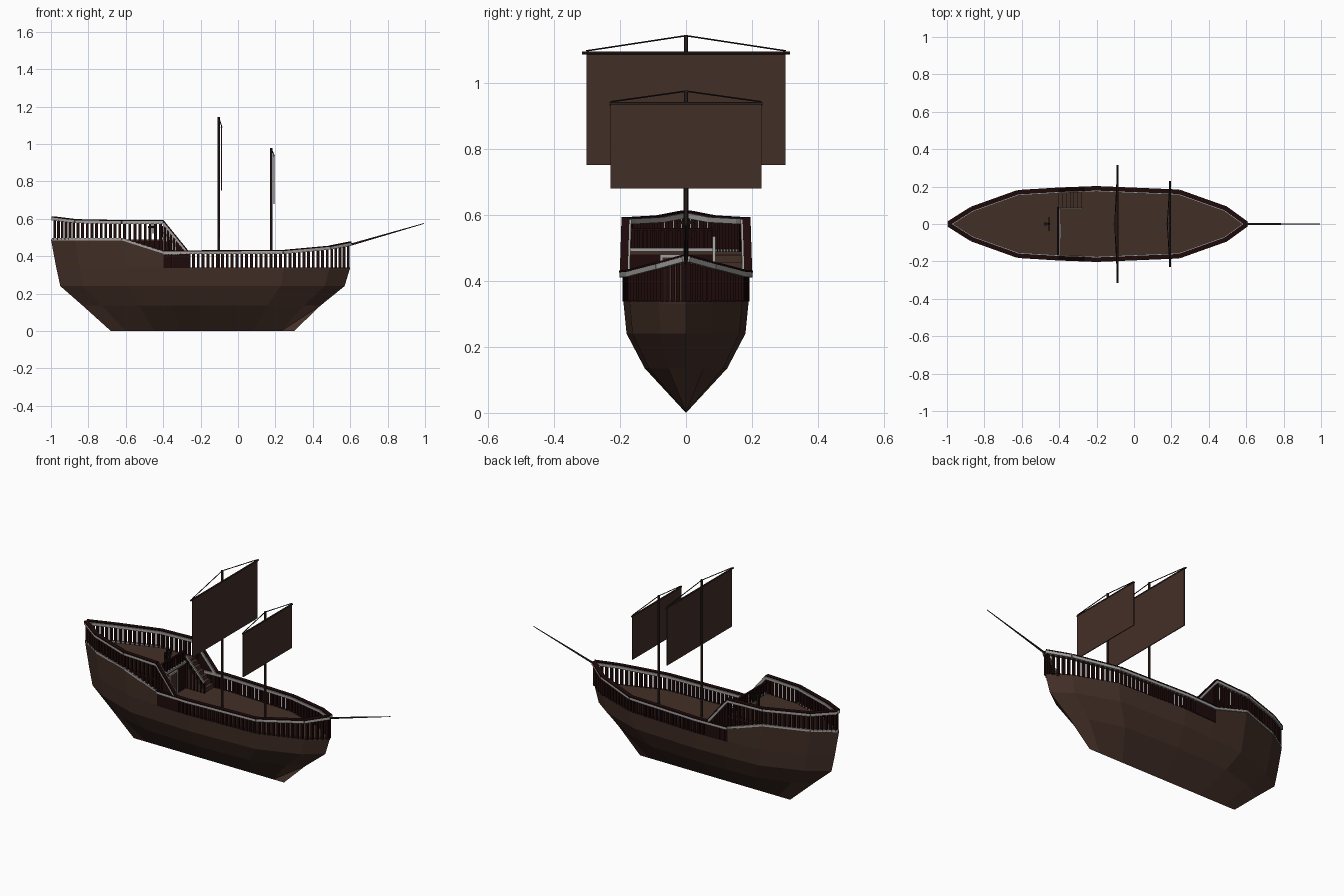
import bpy, bmesh, math
from mathutils import Vector as V

if "Cube" in bpy.data.objects:
    bpy.data.objects.remove(bpy.data.objects["Cube"])


def mat(name, c):
    m = bpy.data.materials.new(name)
    m.diffuse_color = (*c, 1)
    m.use_nodes = True
    m.node_tree.nodes["Principled BSDF"].inputs["Base Color"].default_value = m.diffuse_color
    return m


WOOD = mat("hull_brown", (.055, .028, .020))
DARK = mat("dark_red_wood", (.013, .003, .003))
GREY = mat("pale_grey_trim", (.36, .35, .34))
SPAR = mat("spar_brown", (.035, .020, .015))
ROPE = mat("rope_black", (.010, .008, .007))


def make(name, bm, m):
    bmesh.ops.recalc_face_normals(bm, faces=bm.faces)
    me = bpy.data.meshes.new(name)
    bm.to_mesh(me)
    bm.free()
    me.materials.append(m)
    ob = bpy.data.objects.new(name, me)
    bpy.context.collection.objects.link(ob)
    return ob


def add_bar(bm, a, b, w, h):
    """Beam from a to b: horizontal width w, vertical height h (works for posts too)."""
    a, b = V(a), V(b)
    d = (b - a).normalized()
    side = V((0, 1, 0)) if abs(d.z) > .99 else V((-d.y, d.x, 0)).normalized()
    up = side.cross(d)
    ring = [[bm.verts.new(p + side * (i * w / 2) + up * (j * h / 2))
             for i, j in ((-1, -1), (1, -1), (1, 1), (-1, 1))] for p in (a, b)]
    bm.faces.new(ring[0])
    bm.faces.new(ring[1])
    for k in range(4):
        n = (k + 1) % 4
        bm.faces.new((ring[0][k], ring[0][n], ring[1][n], ring[1][k]))


def bars(name, m, items):
    bm = bmesh.new()
    for it in items:
        add_bar(bm, *it)
    return make(name, bm, m)


def rod(name, a, b, r1, r2, m, n=8):
    a, b = V(a), V(b)
    bm = bmesh.new()
    bmesh.ops.create_cone(bm, cap_ends=True, segments=n, radius1=r1, radius2=r2, depth=(b - a).length)
    ob = make(name, bm, m)
    ob.location = (a + b) / 2
    ob.rotation_euler = (b - a).to_track_quat('Z', 'Y').to_euler()
    return ob


# plan outline: fraction along the hull, fraction of full half width
PLAN = [(0, 0), (.08, .43), (.237, .9), (.375, .96), (.5, 1), (.775, .9), (.93, .43), (1, 0)]


def interp(tab, x):
    for (x0, y0), (x1, y1) in zip(tab, tab[1:]):
        if x <= x1:
            return y0 + (y1 - y0) * max(0, x - x0) / (x1 - x0)
    return tab[-1][1]


def half(x, w=.187, x0=-.99, x1=.6):
    return w * interp(PLAN, (x - x0) / (x1 - x0))


# hull: stacked outlines, with a raised strake at the stern
LEVELS = [(0, -.68, .3, 0), (.135, -.83, .44, .125), (.24, -.95, .57, .18), (.34, -.972, .6, .19)]
bm = bmesh.new()
for s in (1, -1):
    rows = [[bm.verts.new((x0 + t * (x1 - x0), s * w * f, z)) for t, f in PLAN] for z, x0, x1, w in LEVELS]
    top = []
    for (t, f), z in zip(PLAN[:4], (.49, .49, .49, .42)):
        top.append(bm.verts.new((-1 + 1.6 * t, s * .19 * f, z)))
    rows.append(top)
    for lo, hi in zip(rows, rows[1:]):
        for k in range(len(hi) - 1):
            bm.faces.new((lo[k], lo[k + 1], hi[k + 1], hi[k]))
bmesh.ops.remove_doubles(bm, verts=bm.verts, dist=1e-5)
bmesh.ops.dissolve_degenerate(bm, edges=bm.edges, dist=1e-5)
make("hull", bm, WOOD)

XS = [-.99, -.868, -.62, -.4, -.2, .24, .49, .6]


def deck(name, xs, z):
    bm = bmesh.new()
    pts = [(x, half(x)) for x in xs] + [(x, -half(x)) for x in reversed(xs) if half(x) > .001]
    if half(xs[0]) < .001:
        pts = pts[1:] + pts[:1]
    f = bm.faces.new([bm.verts.new((x, y, z)) for x, y in pts])
    r = bmesh.ops.extrude_face_region(bm, geom=[f])
    for v in r['geom']:
        if isinstance(v, bmesh.types.BMVert):
            v.co.z -= .008
    make(name, bm, WOOD)


deck("main_deck", XS[3:], .338)
deck("quarter_deck", XS[:4], .488)

# rail height curves and baluster feet
MAIN = [(-.4, .418), (.24, .42), (.49, .443), (.6, .465)]
UPPER = [(-.99, .6), (-.868, .585), (-.62, .58), (-.4, .58), (-.27, .42)]
FOOT = [(-.99, .49), (-.62, .49), (-.4, .42), (-.399, .34), (.6, .34)]


def rail(name, tab, xs):
    grey, cap, posts = [], [], []
    for s in (1, -1):
        for a, b in zip(xs, xs[1:]):
            pa = V((a, s * half(a), interp(tab, a)))
            pb = V((b, s * half(b), interp(tab, b)))
            grey.append((pa, pb, .028, .016))
            o = V((0, s * .004, .010))
            cap.append((pa + o, pb + o, .024, .006))
            n = max(2, round((pb - pa).length / .026))
            for k in range(n):
                p = pa.lerp(pb, (k + .5) / n)
                posts.append(((p.x, p.y, interp(FOOT, p.x) - .003), p, .012, .015))
    bars(name + "_rail", GREY, grey)
    bars(name + "_rail_cap", DARK, cap)
    bars(name + "_balusters", DARK, posts)


rail("main", MAIN, XS[3:])
rail("upper", UPPER, XS[:4] + [-.27])

# grey moulding along the top of the raised stern hull
bars("stern_moulding", GREY, [((a, s * half(a, .19), interp(FOOT, a)), (b, s * half(b, .19), interp(FOOT, b)), .014, .012)
                              for s in (1, -1) for a, b in zip(XS[:3], XS[1:4])])

# dark cheek panels under the quarter deck sides
bm = bmesh.new()
for s in (1, -1):
    bm.faces.new([bm.verts.new((x, s * half(x, .185), z)) for x, z in ((-.62, .485), (-.4, .34), (-.4, .49), (-.62, .49))])
make("quarter_deck_cheeks", bm, DARK)

# bulkhead with door frame
bars("bulkhead", DARK, [((-.405, -.178, .413), (-.405, .178, .413), .01, .146)])
bars("door", WOOD, [((-.398, -.038, .34), (-.398, -.038, .47), .07, .006)])
bars("door_frame", GREY, [((-.396, y, .34), (-.396, y, .475), .008, .01) for y in (-.075, 0)]
     + [((-.396, -.079, .475), (-.396, .004, .475), .01, .008)])

# front rail of the quarter deck
bars("front_rail_base", GREY, [((-.402, -.17, .494), (-.402, .085, .494), .014, .012)])
bars("front_balusters", DARK, [((-.406, -.16 + k * .0245, .49), (-.406, -.16 + k * .0245, .555), .01, .01) for k in range(11)])
bars("front_rail_cap", DARK, [((-.406, -.17, .556), (-.406, .085, .556), .012, .008)])

# stairs and their handrail
bars("stairs", WOOD, [((-.4, .128, .34 + .0115 + k * .023), (-.28 - k * .02, .128, .34 + .0115 + k * .023), .085, .023) for k in range(6)])
bars("stair_rail", GREY, [((-.4, .085, .53), (-.28, .085, .40), .008, .01)])
bars("stair_balusters", DARK, [((-.39 + k * .022, .085, .34), (-.39 + k * .022, .085, .515 - k * .023), .008, .008) for k in range(6)])

# steering wheel on its pedestal
bm = bmesh.new()
N = 12
ring = [V((-.455, .026 * math.cos(k * math.tau / N), .555 + .026 * math.sin(k * math.tau / N))) for k in range(N)]
c = V((-.455, 0, .555))
for k in range(N):
    add_bar(bm, ring[k], ring[(k + 1) % N], .006, .006)
    if k % 2 == 0:
        add_bar(bm, c, c + (ring[k] - c) * 1.4, .005, .005)
add_bar(bm, (-.48, 0, .555), (-.45, 0, .555), .01, .01)
add_bar(bm, (-.472, 0, .488), (-.472, 0, .56), .014, .014)
make("steering_wheel", bm, ROPE)


# masts, yards, square sails and lifts
def mast(name, x, top, z0, z1, w, over, r):
    rod(name + "_mast", (x, 0, .335), (x, 0, top), r, r * .8, SPAR)
    xs = x + r + .007
    rod(name + "_yard", (xs, -w - over, z1), (xs, w + over, z1), .005, .005, SPAR)
    bars(name + "_sail", WOOD, [((xs, -w, (z0 + z1) / 2), (xs, w, (z0 + z1) / 2), .005, z1 - z0)])
    for s in (1, -1):
        rod(name + "_lift", (x, 0, top - .003), (xs, s * w, z1 + .006), .0025, .0025, ROPE, 5)


mast("main", -.103, 1.145, .75, 1.09, .302, .013, .008)
mast("fore", .178, .977, .68, .936, .228, .003, .007)

# bowsprit
rod("bowsprit", (.58, 0, .455), (.995, 0, .575), .006, .002, SPAR)
